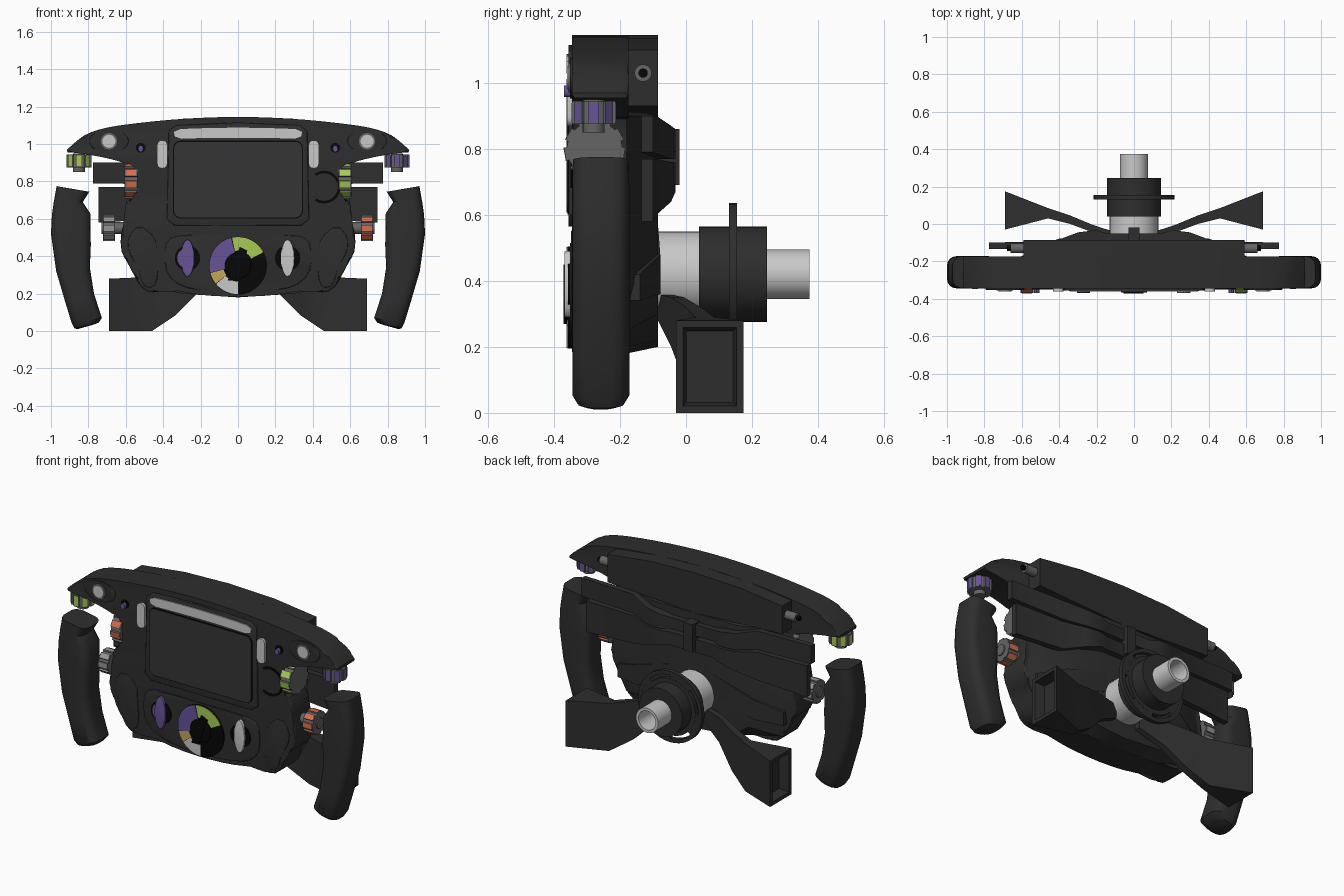
import bpy
import bmesh
from math import cos, sin, pi, radians
from mathutils import Matrix, Vector

if "Cube" in bpy.data.objects:
    bpy.data.objects.remove(bpy.data.objects["Cube"])


def material(name, r, g, b):
    mat = bpy.data.materials.new(name)
    mat.use_nodes = True
    mat.diffuse_color = (r, g, b, 1)
    mat.node_tree.nodes["Principled BSDF"].inputs["Base Color"].default_value = (r, g, b, 1)
    return mat


CARBON = material("carbon grey", .027, .027, .027)
SCREEN = material("screen grey", .036, .036, .036)
BLACK = material("black", .002, .002, .002)
GREY = material("mid grey", .13, .13, .13)
SILVER = material("silver grey", .3, .3, .3)
LIGHT = material("light grey", .58, .58, .58)
PURPLE = material("purple", .14, .085, .31)
GREEN = material("green", .38, .6, .09)
ORANGE = material("orange", .66, .16, .07)
TAN = material("tan", .55, .38, .1)


def finish(name, bm, mat):
    bmesh.ops.recalc_face_normals(bm, faces=bm.faces)
    mesh = bpy.data.meshes.new(name)
    bm.to_mesh(mesh)
    bm.free()
    mesh.materials.append(mat)
    mesh.shade_smooth()
    mesh.set_sharp_from_angle(angle=radians(35))
    obj = bpy.data.objects.new(name, mesh)
    bpy.context.collection.objects.link(obj)
    return obj


def mirrored(half):
    return half + [(-x, z) for x, z in reversed(half) if x > 0]


def softened(points):
    """Cut every corner of a closed outline once."""
    result = []
    for i, (x, z) in enumerate(points):
        px, pz = points[i - 1]
        nx, nz = points[(i + 1) % len(points)]
        result += [(x + (px - x) / 4, z + (pz - z) / 4), (x + (nx - x) / 4, z + (nz - z) / 4)]
    return result


def prism(name, outline, front, back, mat, bevel=0, back_outline=None):
    """Extrude an x-z outline along y, optionally lofting to a second outline."""
    bm = bmesh.new()
    a = [bm.verts.new((x, front, z)) for x, z in outline]
    b = [bm.verts.new((x, back, z)) for x, z in back_outline or outline]
    caps = [bm.faces.new(a), bm.faces.new(b[::-1])]
    for i in range(len(a)):
        bm.faces.new((a[i - 1], a[i], b[i], b[i - 1]))
    if bevel:
        rim = [e for f in caps for e in f.edges]
        bmesh.ops.bevel(bm, geom=rim, offset=bevel, segments=3, profile=.5,
                        affect='EDGES', clamp_overlap=True)
    return finish(name, bm, mat)


def skin(bm, rings):
    """Bridge matching vertex rings and return the far end cap."""
    for a, b in zip(rings, rings[1:]):
        for i in range(len(a)):
            bm.faces.new((a[i - 1], a[i], b[i], b[i - 1]))
    bm.faces.new(rings[0])
    end = bm.faces.new(rings[-1][::-1])
    bmesh.ops.recalc_face_normals(bm, faces=bm.faces)
    return end


def loft(name, sections, mat, recess=False):
    """Join rectangles (x, y0, y1, z0, z1) along x; optionally hollow the far end."""
    bm = bmesh.new()
    end = skin(bm, [[bm.verts.new((x, y, z)) for y, z in ((y0, z0), (y1, z0), (y1, z1), (y0, z1))]
                    for x, y0, y1, z0, z1 in sections])
    if recess:
        bmesh.ops.inset_individual(bm, faces=[end], thickness=.03)
        bmesh.ops.inset_individual(bm, faces=[end], thickness=.015, depth=-.06)
    return finish(name, bm, mat)


def hand_grip(name, s, stations, mat):
    """Skin tilted rounded sections (inner x, inner z, outer x, outer z, half depth)."""
    bm = bmesh.new()
    rings = []
    for xi, zi, xo, zo, depth in stations:
        w = (xo - xi) / 2
        ring = []
        for u, y in rounded(0, -.258, w, depth, .05):
            t = (u + w) / (2 * w)
            ring.append(bm.verts.new((s * (xi + (xo - xi) * t), y, zi + (zo - zi) * t)))
        rings.append(ring)
    skin(bm, rings)
    return finish(name, bm, mat)


def lathe(name, profile, x, z, mat, steps=40):
    """Spin a closed (radius, y) profile about the y axis."""
    bm = bmesh.new()
    rings = [[bm.verts.new((x + r * cos(2 * pi * i / steps), y, z + r * sin(2 * pi * i / steps)))
              for i in range(steps)] for r, y in profile]
    for k in range(len(rings)):
        a, b = rings[k - 1], rings[k]
        for i in range(steps):
            bm.faces.new((a[i - 1], a[i], b[i], b[i - 1]))
    return finish(name, bm, mat)


def oval(x, z, rx, rz, n=32):
    return [(x + rx * cos(2 * pi * i / n), z + rz * sin(2 * pi * i / n)) for i in range(n)]


def sector(x, z, inner, outer, start, end, n=14):
    angles = [radians(start + (end - start) * i / n) for i in range(n + 1)]
    return ([(x + outer * cos(a), z + outer * sin(a)) for a in angles]
            + [(x + inner * cos(a), z + inner * sin(a)) for a in reversed(angles)])


def rounded(x, z, w, h, r):
    pts = []
    for k, (sx, sz) in enumerate(((1, 1), (-1, 1), (-1, -1), (1, -1))):
        for i in range(5):
            a = (k + i / 4) * pi / 2
            pts.append((x + sx * (w - r) + r * cos(a), z + sz * (h - r) + r * sin(a)))
    return pts


def rod(name, centre, axis, radius, length, mat, ribs=0, rib_mat=None):
    """Cylinder, with grey-ended coloured grip blocks around it when ribs are given."""
    turn = Vector((0, 0, 1)).rotation_difference(Vector(axis)).to_matrix().to_4x4()
    place = Matrix.Translation(centre) @ turn
    bm = bmesh.new()
    bmesh.ops.create_cone(bm, cap_ends=True, segments=28, radius1=radius, radius2=radius,
                          depth=length, matrix=place)
    blocks = bmesh.new()
    for i in range(ribs):
        at = place @ Matrix.Rotation(2 * pi * i / ribs, 4, 'Z') @ Matrix.Translation((radius, 0, 0))
        for target, rise, span in ((bm, .17, 1), (blocks, .2, .82)):
            size = Matrix.Diagonal((radius * rise, radius * 4.3 / ribs, length * span, 1))
            bmesh.ops.create_cube(target, size=1, matrix=at @ size)
    finish(name, bm, mat)
    if ribs:
        finish(name + "_ribs", blocks, rib_mat)


# Main body with its top wings, rear box and tapered rear shell
prism("body", softened(mirrored([
    (0, 1.146), (.2, 1.141), (.4, 1.127), (.6, 1.105), (.72, 1.085), (.81, 1.055), (.865, 1.015),
    (.93, .955), (.86, .953), (.75, .935), (.66, .915), (.6, .895), (.535, .89), (.535, .71), (.6, .7),
    (.61, .58), (.63, .5), (.62, .4), (.56, .35), (.535, .25), (.47, .2), (.4, .225), (.3, .21),
    (.18, .19), (0, .182)])), -.345, -.175, CARBON, .014)
prism("rear_box", mirrored([(0, 1.145), (.3, 1.135), (.59, 1.1), (.59, .93), (0, .9)]),
      -.18, -.085, CARBON)
prism("rear_shell",
      mirrored([(0, .92), (.6, .9), (.6, .55), (.62, .42), (.53, .25), (.3, .2), (0, .18)]),
      -.18, -.085, CARBON,
      back_outline=mirrored([(0, .9), (.28, .9), (.33, .6), (.4, .5), (.36, .3), (.25, .22), (0, .2)]))

# Display, its surround and the light strip
prism("display_surround", mirrored([(0, 1.115), (.33, 1.1), (.37, 1.07), (.38, .6), (.34, .565), (0, .565)]),
      -.356, -.34, CARBON, .006)
prism("display_gap", rounded(0, .81, .347, .208, .04), -.359, -.35, BLACK)
prism("display", rounded(0, .81, .341, .202, .035), -.362, -.35, SCREEN)
prism("light_strip", softened(mirrored([
    (0, 1.088), (.2, 1.085), (.345, 1.078), (.335, 1.027), (.2, 1.032), (0, 1.034)])), -.362, -.35, LIGHT)

# Raised lower panel with the centre selector
prism("knob_panel", softened(mirrored([
    (0, .515), (.3, .515), (.38, .49), (.395, .4), (.38, .3), (.3, .235), (.17, .215), (0, .205)])),
    -.352, -.34, CARBON, .005)
prism("selector_base", oval(0, .35, .155, .155, 48), -.359, -.34, BLACK)
for label, inner, start, end, mat in (("green", .08, 28, 102, GREEN), ("purple", .07, 104, 194, PURPLE),
                                      ("tan", .08, 195, 219, TAN), ("light", .085, 220, 270, LIGHT)):
    prism("selector_" + label, sector(0, .35, inner, .153, start, end), -.362, -.355, mat)
prism("selector_knob", oval(0, .35, .07, .07), -.367, -.35, BLACK, .004)
prism("selector_pointer", [(-.055, .27), (-.01, .27), (.05, .43), (.01, .45)], -.372, -.36, BLACK)

# Two small rotary knobs
for name, x, mat, face in (("right_knob", -.27, PURPLE, PURPLE), ("left_knob", .265, LIGHT, BLACK)):
    prism(name + "_base", oval(x, .39, .068, .068), -.358, -.34, BLACK)
    prism(name + "_face", sector(x, .39, .03, .055, 100, 260, 20), -.361, -.35, face)
    prism(name + "_blade", oval(x, .39, .036, .1, 16), -.368, -.35, mat, .003)
prism("hook", sector(.46, .77, .074, .088, -125, 125), -.35, -.34, BLACK)

# Parts repeated on both sides
for side, s, top, middle, low in (("left", 1, PURPLE, GREEN, ORANGE), ("right", -1, GREEN, ORANGE, SILVER)):

    def sec(sections):
        return [(s * row[0],) + row[1:] for row in sections]

    hand_grip(side + "_grip", s, [
        (.795, .745, .97, .775, .085), (.83, .69, .985, .69, .086), (.79, .63, .995, .62, .086),
        (.787, .46, 1, .52, .086), (.792, .34, .972, .32, .086), (.77, .2, .925, .16, .086),
        (.728, .07, .89, .045, .086), (.745, .045, .875, .015, .07), (.77, .035, .86, .01, .055)], CARBON)
    prism(side + "_cheek", softened(sec([(.44, .5), (.53, .57), (.59, .5), (.585, .42), (.535, .35),
                                         (.51, .24), (.45, .23), (.425, .3), (.435, .42)])),
          -.349, -.34, CARBON, .004)
    prism(side + "_side_light", rounded(s * .405, .945, .027, .075, .025), -.36, -.34, LIGHT)
    prism(side + "_button_housing", oval(s * .69, 1.015, .105, .062), -.352, -.34, CARBON, .005)
    prism(side + "_button_ring", oval(s * .69, 1.015, .044, .044), -.356, -.34, GREY)
    prism(side + "_button", oval(s * .69, 1.015, .035, .035), -.36, -.34, LIGHT)
    prism(side + "_toggle_base", oval(s * .52, .98, .026, .026, 16), -.35, -.34, BLACK)
    prism(side + "_toggle", oval(s * .52, .975, .014, .018, 12), -.37, -.34, PURPLE)

    # Thumb rollers with their spindles, and a pin behind each wing
    rod(side + "_top_dial", (s * .85, -.28, .91), (0, 0, 1), .061, .07, GREY, 8, top)
    rod(side + "_top_spindle", (s * .85, -.28, .9), (0, 0, 1), .033, .1, GREY)
    rod(side + "_middle_dial", (s * .572, -.277, .8), (1, 0, 0), .084, .068, GREY, 9, middle)
    rod(side + "_low_dial", (s * .69, -.25, .55), (1, 0, 0), .063, .066, GREY, 8, low)
    rod(side + "_low_spindle", (s * .65, -.25, .55), (1, 0, 0), .032, .16, GREY)
    rod(side + "_rear_pin", (s * .62, -.13, 1.03), (1, 0, 0), .026, .08, GREY)
    rod(side + "_rear_pin_tip", (s * .65, -.13, 1.03), (1, 0, 0), .014, .06, BLACK)

    # Shift paddles bowed around the back
    loft(side + "_upper_paddle", sec([
        (0, -.1, -.05, .78, .85), (.15, -.1, -.05, .78, .85), (.2, -.1, -.032, .77, .86),
        (.3, -.1, -.045, .77, .87), (.42, -.125, -.09, .785, .9), (.775, -.135, -.1, .79, .9)]), CARBON)
    loft(side + "_lower_paddle", sec([
        (0, -.1, -.05, .68, .76), (.15, -.1, -.05, .68, .76), (.2, -.1, -.032, .67, .76),
        (.3, -.1, -.045, .64, .76), (.42, -.125, -.09, .6, .77), (.745, -.135, -.1, .58, .77)]), CARBON)

    # Flared lower paddles
    loft(side + "_clutch_paddle", sec([
        (.08, -.085, -.05, .28, .36), (.22, -.045, -.005, .2, .35), (.34, .0, .045, .08, .32),
        (.46, .03, .085, .0, .29), (.69, -.03, .175, .0, .28)]), CARBON, recess=True)
    loft(side + "_shell_rib", sec([(.12, -.12, -.084, .44, .56), (.4, -.13, -.078, .36, .48),
                                   (.56, -.17, -.14, .34, .42)]), CARBON)

loft("paddle_clip", [(-.03, -.1, -.02, .69, .86), (.03, -.1, -.02, .69, .86)], CARBON)

# Quick-release hub, slotted flange and hollow shaft
lathe("hub_neck", [(.09, -.1), (.13, -.1), (.13, .045), (.09, .045)], 0, .42, LIGHT)
lathe("hub", [(.06, .04), (.145, .04), (.145, .245), (.06, .245)], 0, .42, CARBON)
lathe("hub_flange", [(.192, .13), (.216, .13), (.216, .155), (.192, .155)], 0, .42, CARBON)
for i in range(4):
    prism("flange_spoke", sector(0, .42, .14, .195, 90 * i, 90 * i + 45), .131, .154, CARBON)
lathe("flange_collar", [(.14, .13), (.172, .13), (.172, .155), (.14, .155)], 0, .42, CARBON)
lathe("shaft", [(.058, .1), (.075, .1), (.075, .375), (.058, .375)], 0, .42, LIGHT)
